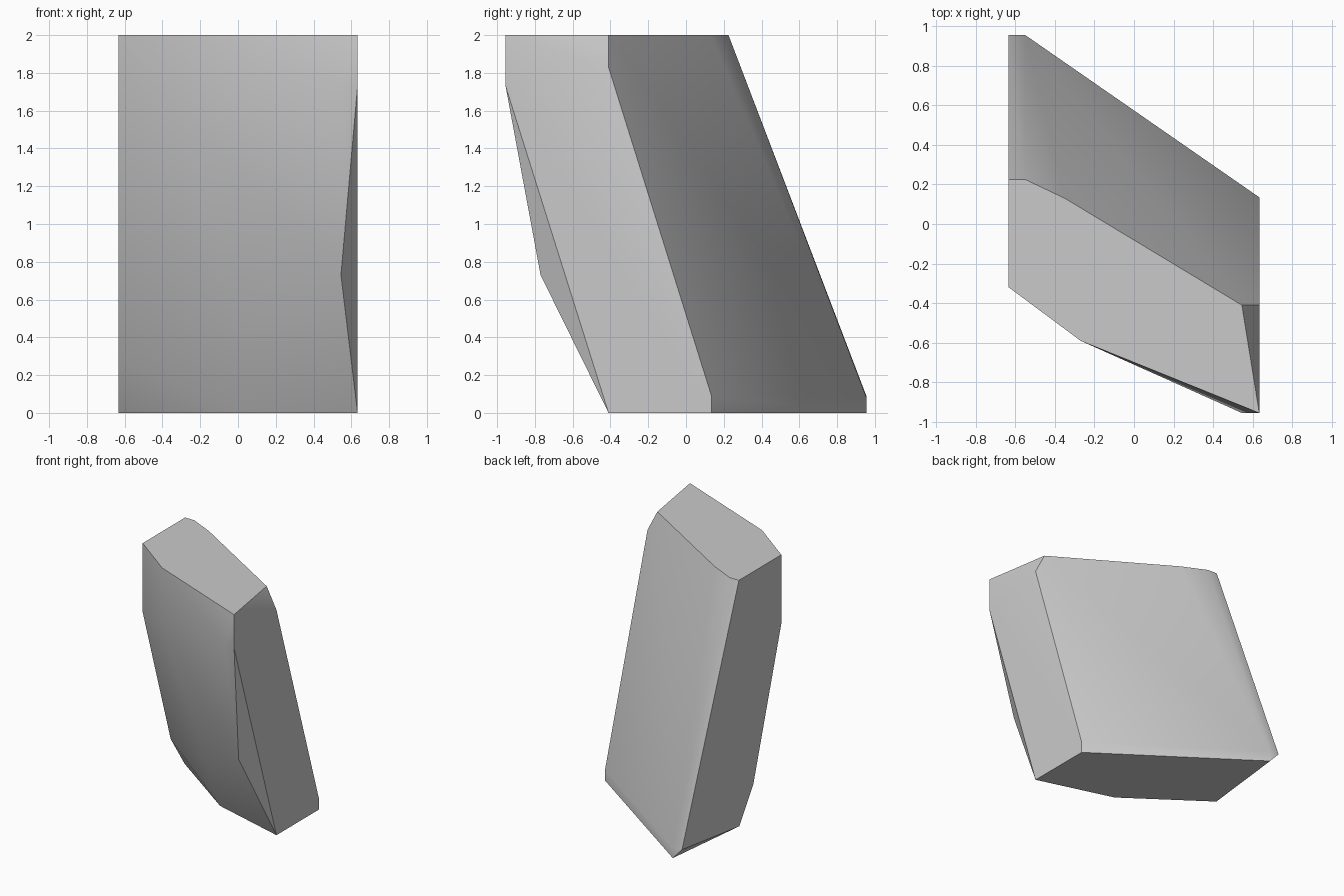
import bpy
import bmesh
import math

default_cube = bpy.data.objects.get("Cube")
if default_cube:
    bpy.data.objects.remove(default_cube, do_unlink=True)


def make_material(name, colour):
    material = bpy.data.materials.new(name)
    material.use_nodes = True
    material.diffuse_color = colour
    material.node_tree.nodes["Principled BSDF"].inputs["Base Color"].default_value = colour
    return material


def hull_object(name, points, material):
    """Wrap a convex faceted skin around the corner points."""
    bm = bmesh.new()
    for point in points:
        bm.verts.new(point)
    result = bmesh.ops.convex_hull(bm, input=bm.verts[:])
    loose = {v for v in result["geom_interior"] + result["geom_unused"]
             if isinstance(v, bmesh.types.BMVert) and not v.link_faces}
    bmesh.ops.delete(bm, geom=list(loose), context="VERTS")
    bmesh.ops.dissolve_limit(bm, angle_limit=math.radians(1),
                             verts=bm.verts[:], edges=bm.edges[:])
    bmesh.ops.recalc_face_normals(bm, faces=bm.faces[:])
    mesh = bpy.data.meshes.new(name)
    bm.to_mesh(mesh)
    bm.free()
    mesh.materials.append(material)
    obj = bpy.data.objects.new(name, mesh)
    bpy.context.collection.objects.link(obj)
    return obj


half_width = 0.633
height = 2.0

# Flat top and bottom outlines (x, y)
top_outline = [(-half_width, 0.225), (-0.55, 0.225), (-0.35, 0.13), (0.545, -0.41),
               (half_width, -0.955), (-0.27, -0.59), (-half_width, -0.32)]
bottom_outline = [(half_width, -0.41), (half_width, 0.135), (-0.55, 0.955),
                  (-half_width, 0.22), (0, -0.23)]

# Corners of the two upright sides (y, z)
left_side = [(-0.41, 1.83), (0.135, 0.09), (-0.955, 1.73)]
right_side = [(0.955, 0.09), (0.04, 0.27), (-0.32, 1.44)]

# Chipped front edge, front bulge and back lower corner
chip_corners = [(0.545, -0.955, 1.74), (0.545, -0.77, 0.73)]
front_bulge = [(-0.27, -0.59, 1.55), (0, -0.42, 0.42)]
back_corner = [(-0.55, 0.955, 0.08)]

corners = [(x, y, height) for x, y in top_outline]
corners += [(x, y, 0) for x, y in bottom_outline]
corners += [(half_width, y, z) for y, z in left_side]
corners += [(-half_width, y, z) for y, z in right_side]
corners += chip_corners + front_bulge + back_corner

stone_grey = make_material("stone grey", (0.59, 0.59, 0.59, 1))
stone = hull_object("slanted_stone_block", corners, stone_grey)

# Soft facets with crisp main edges
bpy.ops.object.select_all(action="DESELECT")
stone.select_set(True)
bpy.context.view_layer.objects.active = stone
bpy.ops.object.shade_smooth_by_angle(angle=math.radians(35))
